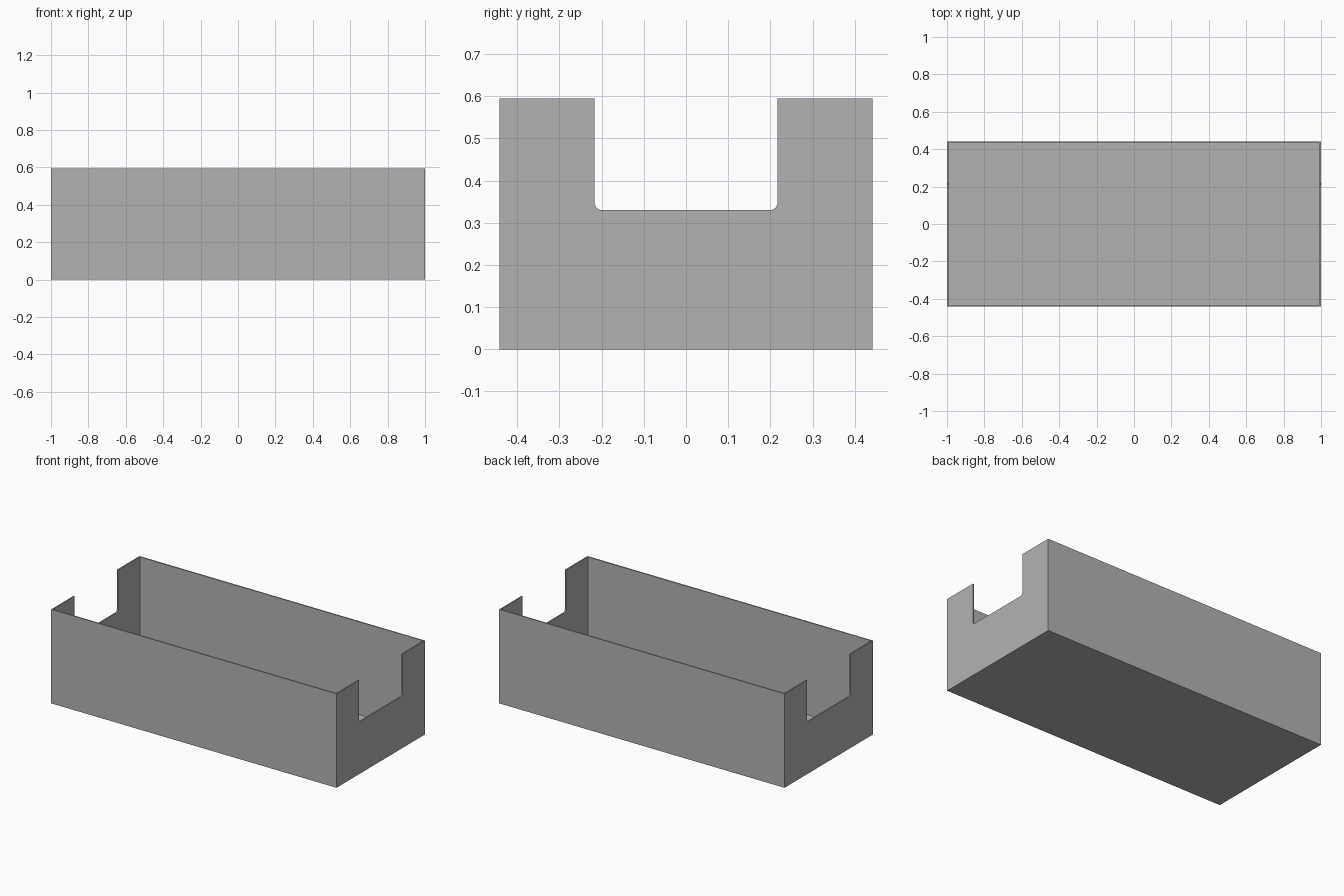
import bpy
import bmesh
from mathutils import Matrix

default = bpy.data.objects.get("Cube")
if default:
    bpy.data.objects.remove(default, do_unlink=True)

LENGTH, DEPTH, HEIGHT, WALL = 2.0, 0.884, 0.595, 0.008
NOTCH_WIDTH, NOTCH_BOTTOM, NOTCH_RADIUS = 0.434, 0.33, 0.018

grey = bpy.data.materials.new("plain grey")
grey.use_nodes = True
colour = (0.45, 0.45, 0.45, 1)
grey.diffuse_color = colour
grey.node_tree.nodes["Principled BSDF"].inputs["Base Color"].default_value = colour


def box(name, size, bottom, round_lower=0):
    """Box centred in plan, optionally with rounded lower edges along x."""
    bm = bmesh.new()
    move = Matrix.Translation((0, 0, bottom + size[2] / 2))
    bmesh.ops.create_cube(bm, size=1, matrix=move @ Matrix.Diagonal((*size, 1)))
    if round_lower:
        edges = [e for e in bm.edges
                 if all(v.co.z < bottom + 0.001 for v in e.verts)
                 and e.verts[0].co.y * e.verts[1].co.y > 0]
        bmesh.ops.bevel(bm, geom=edges, offset=round_lower, segments=6,
                        profile=0.5, affect='EDGES')
    mesh = bpy.data.meshes.new(name)
    bm.to_mesh(mesh)
    bm.free()
    mesh.materials.append(grey)
    obj = bpy.data.objects.new(name, mesh)
    bpy.context.collection.objects.link(obj)
    return obj


# Open thin-walled tray
tray = box("tray", (LENGTH, DEPTH, HEIGHT), 0)

# Hollow interior, and one notch running through both end walls
hollow = box("interior_cutter",
             (LENGTH - 2 * WALL, DEPTH - 2 * WALL, HEIGHT), WALL)
notch = box("end_notch_cutter", (LENGTH + 0.2, NOTCH_WIDTH, HEIGHT),
            NOTCH_BOTTOM, NOTCH_RADIUS)

for cutter in (hollow, notch):
    cut = tray.modifiers.new(cutter.name, 'BOOLEAN')
    cut.operation = 'DIFFERENCE'
    cut.solver = 'EXACT'
    cut.object = cutter
    cutter.hide_render = True
    cutter.display_type = 'WIRE'
